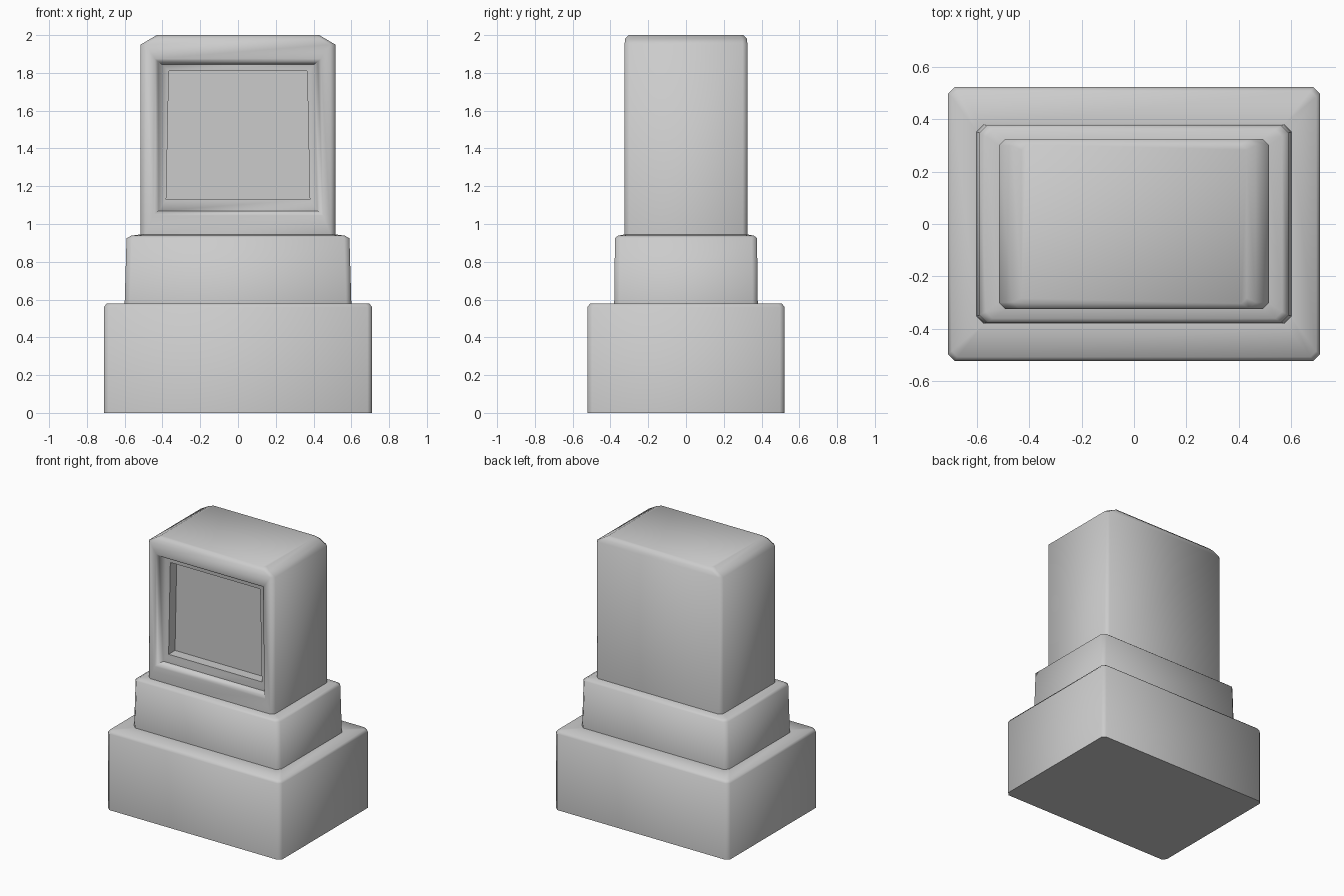
import bpy, bmesh, math

if "Cube" in bpy.data.objects:
    bpy.data.objects.remove(bpy.data.objects["Cube"])


def ring(bm, hx, hy, z, c):
    """Chamfered rectangle of eight vertices; the first edge faces front."""
    pts = [(-hx + c, -hy), (hx - c, -hy), (hx, -hy + c), (hx, hy - c),
           (hx - c, hy), (-hx + c, hy), (-hx, hy - c), (-hx, -hy + c)]
    return [bm.verts.new((x, y, z)) for x, y in pts]


def bridge(bm, a, b):
    n = len(a)
    return [bm.faces.new((a[i], a[(i + 1) % n], b[(i + 1) % n], b[i]))
            for i in range(n)]


def stack(bm, levels):
    """Skin a list of (half x, half y, z, chamfer) levels."""
    rings = [ring(bm, *lv) for lv in levels]
    for a, b in zip(rings, rings[1:]):
        bridge(bm, a, b)
    return rings


def finish(bm, name):
    bm.normal_update()
    mesh = bpy.data.meshes.new(name)
    bm.to_mesh(mesh)
    bm.free()
    ob = bpy.data.objects.new(name, mesh)
    bpy.context.collection.objects.link(ob)
    bpy.ops.object.select_all(action='DESELECT')
    bpy.context.view_layer.objects.active = ob
    ob.select_set(True)
    bpy.ops.object.shade_smooth_by_angle(angle=math.radians(62))
    return ob


# Base block, with its top ledge running in to the plinth
bm = bmesh.new()
r = stack(bm, [(0.71, 0.522, 0, 0.025), (0.71, 0.522, 0.56, 0.025),
               (0.695, 0.507, 0.58, 0.022), (0.60, 0.38, 0.58, 0.028)])
bm.faces.new(r[0][::-1])
finish(bm, "base")

# Plinth, slightly tapered
bm = bmesh.new()
stack(bm, [(0.60, 0.38, 0.58, 0.028), (0.59, 0.376, 0.925, 0.028),
           (0.565, 0.36, 0.938, 0.026), (0.515, 0.325, 0.945, 0.025)])
finish(bm, "plinth")

# Housing with shouldered top
bm = bmesh.new()
r = stack(bm, [(0.515, 0.325, 0.945, 0.025), (0.515, 0.325, 1.95, 0.025),
               (0.464, 0.323, 1.98, 0.025), (0.43, 0.303, 2.0, 0.02)])
bm.faces.new(r[-1])

# Stepped recess in the front: top half width, bottom half width, z low, z high, y
front = [r[0][0], r[0][1], r[1][1], r[1][0]]
bm.faces.remove(next(f for f in bm.faces if set(f.verts) == set(front)))
loop = front
for top, bottom, z0, z1, y in [(0.44, 0.45, 1.045, 1.875, -0.325),
                               (0.423, 0.433, 1.06, 1.86, -0.312),
                               (0.403, 0.42, 1.07, 1.845, -0.27),
                               (0.366, 0.38, 1.13, 1.81, -0.265),
                               (0.366, 0.38, 1.13, 1.81, -0.19)]:
    new = [bm.verts.new(p) for p in ((-bottom, y, z0), (bottom, y, z0),
                                     (top, y, z1), (-top, y, z1))]
    bridge(bm, loop, new)
    loop = new
bm.faces.new(loop)
finish(bm, "housing")
